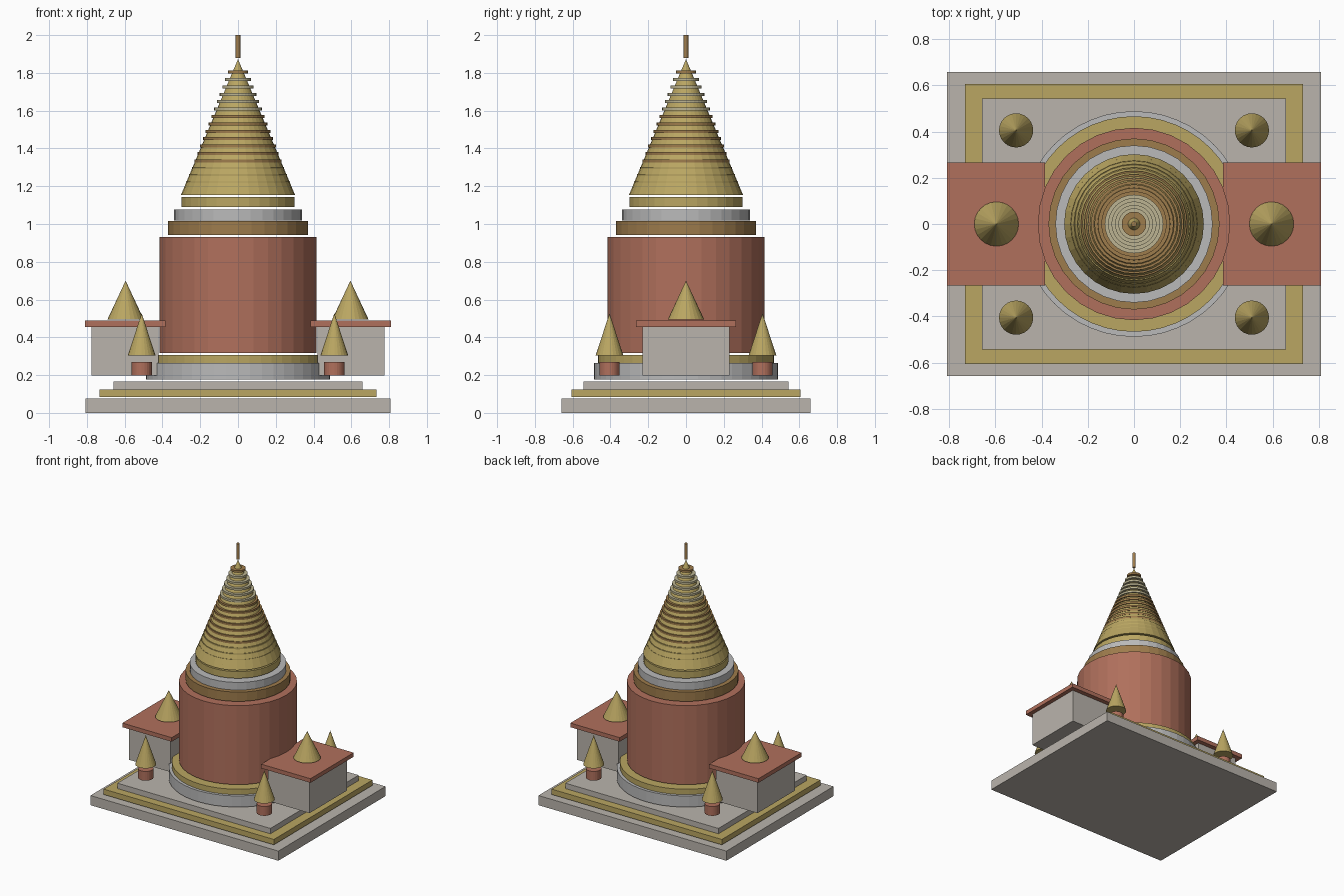
import bpy
import math

if "Cube" in bpy.data.objects:
    bpy.data.objects.remove(bpy.data.objects["Cube"])


def material(name, rgb):
    """Flat colour given as 0-255 sRGB, stored as linear."""
    m = bpy.data.materials.new(name)
    lin = [((c / 255 + 0.055) / 1.055) ** 2.4 for c in rgb]
    m.diffuse_color = (*lin, 1)
    m.use_nodes = True
    m.node_tree.nodes["Principled BSDF"].inputs["Base Color"].default_value = m.diffuse_color
    return m


STONE = material("warm stone", (186, 180, 172))
SILVER = material("silver grey", (186, 186, 186))
GOLD = material("gold", (186, 166, 98))
BRONZE = material("bronze", (158, 124, 76))
BRICK = material("brick red", (176, 112, 92))
PALE = material("pale stone", (188, 180, 146))


def finish(name, mat):
    ob = bpy.context.object
    ob.name = name
    ob.data.materials.append(mat)
    return ob


def box(name, mat, x, half_x, half_y, z0, z1):
    bpy.ops.mesh.primitive_cube_add(size=2, location=(x, 0, (z0 + z1) / 2))
    ob = finish(name, mat)
    ob.scale = (half_x, half_y, (z1 - z0) / 2)
    return ob


def drum(name, mat, r, z0, z1, x=0, y=0, sides=32):
    bpy.ops.mesh.primitive_cylinder_add(vertices=sides, radius=r, depth=z1 - z0,
                                        location=(x, y, (z0 + z1) / 2))
    return finish(name, mat)


def cone(name, mat, r, z0, z1, x=0, y=0, sides=32):
    bpy.ops.mesh.primitive_cone_add(vertices=sides, radius1=r, radius2=0, depth=z1 - z0,
                                    location=(x, y, (z0 + z1) / 2))
    return finish(name, mat)


# Stepped platform
box("platform_base", STONE, 0, 0.808, 0.658, 0, 0.075)
box("platform_gold_step", GOLD, 0, 0.732, 0.605, 0.083, 0.125)
box("platform_top_step", STONE, 0, 0.658, 0.542, 0.125, 0.167)

# Round tower, bottom to top
drum("tower_plinth", SILVER, 0.488, 0.177, 0.264, sides=48)
drum("plinth_gold_ring", GOLD, 0.466, 0.264, 0.306, sides=48)
drum("tower_body", BRICK, 0.416, 0.318, 0.932)
drum("bronze_collar", BRONZE, 0.37, 0.943, 1.016)
drum("silver_collar", SILVER, 0.34, 1.018, 1.077)
drum("gold_collar", GOLD, 0.30, 1.09, 1.143)

# Spire with stacked discs
cone("spire", GOLD, 0.302, 1.154, 1.873)
COUNT = 17
for i in range(COUNT):
    z = 1.177 + 0.0392 * i
    r = 0.289 - 0.01475 * i
    if i == COUNT - 1:
        mat = BRONZE
    elif i >= 11:
        mat = PALE
    elif i >= 4:
        mat = BRONZE
    else:
        mat = GOLD
    drum("spire_disc", mat, r, z - 0.008, z + 0.008)
drum("finial_rod", BRONZE, 0.012, 1.88, 2.0, sides=16)

# Side chapels and corner shrines
for sx in (-1, 1):
    box("chapel_block", STONE, sx * 0.598, 0.178, 0.23, 0.198, 0.456)
    box("chapel_roof", BRICK, sx * 0.597, 0.212, 0.265, 0.456, 0.488)
    cone("chapel_spire", GOLD, 0.096, 0.495, 0.70, sx * 0.595, 0, 24)
    for sy in (-1, 1):
        drum("shrine_post", BRICK, 0.054, 0.198, 0.27, sx * 0.51, sy * 0.405, 24)
        cone("shrine_spire", GOLD, 0.074, 0.303, 0.527, sx * 0.51, sy * 0.405, 24)
